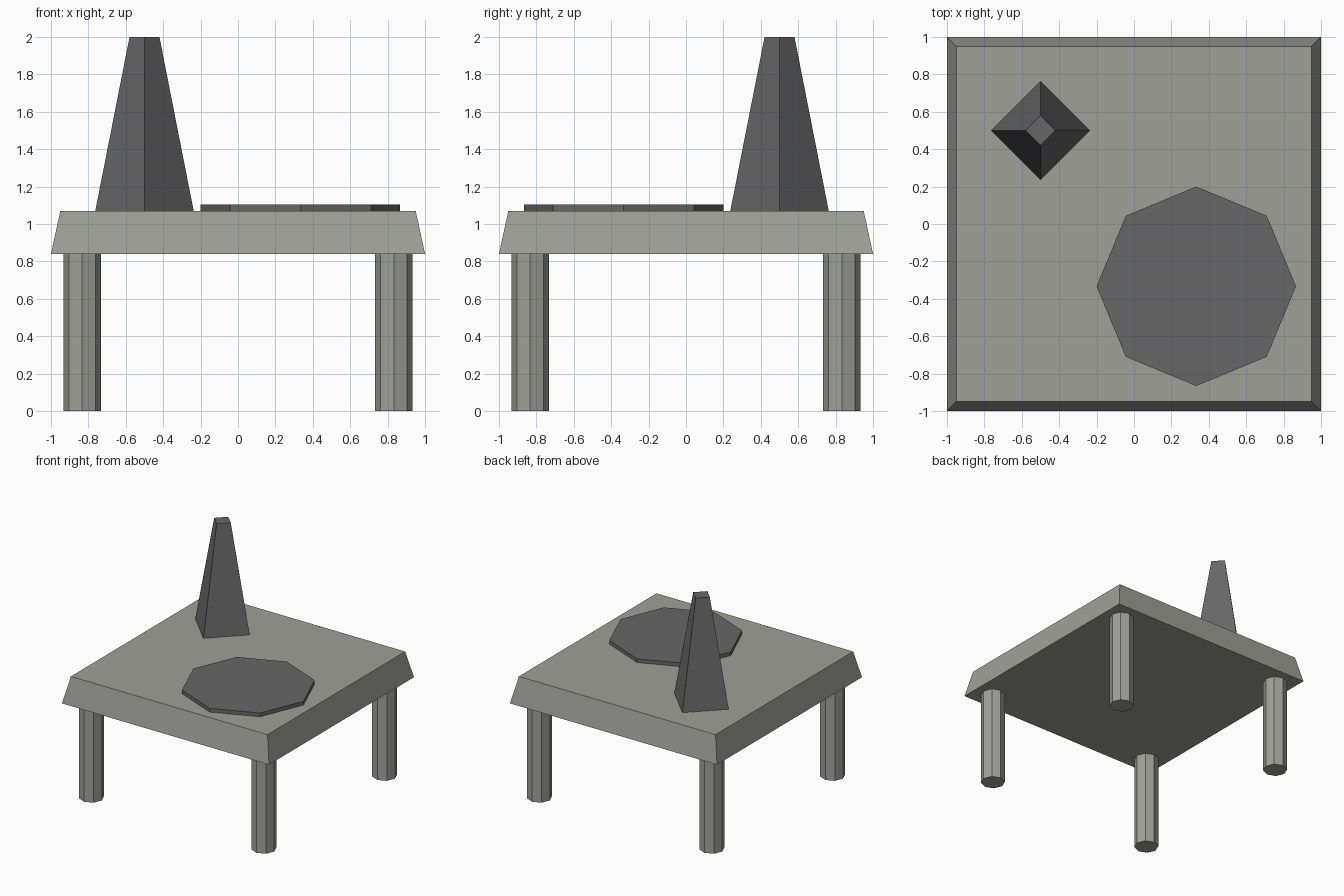
import bpy
from math import radians, sqrt

# Remove the default cube
cube = bpy.data.objects.get("Cube")
if cube:
    bpy.data.objects.remove(cube, do_unlink=True)


def make_material(name, rgb):
    mat = bpy.data.materials.new(name)
    mat.use_nodes = True
    color = (*rgb, 1.0)
    mat.diffuse_color = color
    bsdf = next(n for n in mat.node_tree.nodes if n.type == 'BSDF_PRINCIPLED')
    bsdf.inputs["Base Color"].default_value = color
    return mat


def frustum(name, mat, sides, r_bottom, r_top, x, y, z0, z1, turn=0):
    """Flat-shaded prism or tapered prism standing between z0 and z1."""
    bpy.ops.mesh.primitive_cone_add(
        vertices=sides, radius1=r_bottom, radius2=r_top, depth=z1 - z0,
        location=(x, y, (z0 + z1) / 2), rotation=(0, 0, radians(turn)))
    obj = bpy.context.object
    obj.name = name
    obj.data.materials.append(mat)
    return obj


light_grey = make_material("warm light grey", (0.35, 0.35, 0.32))
dark_grey = make_material("dark grey", (0.135, 0.135, 0.135))

UNDERSIDE, TABLE_Z = 0.84, 1.07

# Square tabletop with sloping edges
frustum("tabletop", light_grey, 4, sqrt(2), 0.95 * sqrt(2),
        0, 0, UNDERSIDE, TABLE_Z, turn=45)

# Four octagonal legs
LEG = 0.833
for end, y in (("front", -LEG), ("back", LEG)):
    for side, x in (("right", -LEG), ("left", LEG)):
        frustum(f"{end}_{side}_leg", light_grey, 8, 0.1, 0.1,
                x, y, 0, UNDERSIDE)

# Octagonal plate and tapered four-sided bottle on the tabletop
frustum("plate", dark_grey, 8, 0.533, 0.533, 0.333, -0.333, TABLE_Z, 1.103)
frustum("bottle", dark_grey, 4, 0.263, 0.08, -0.5, 0.5, TABLE_Z, 2.0)
